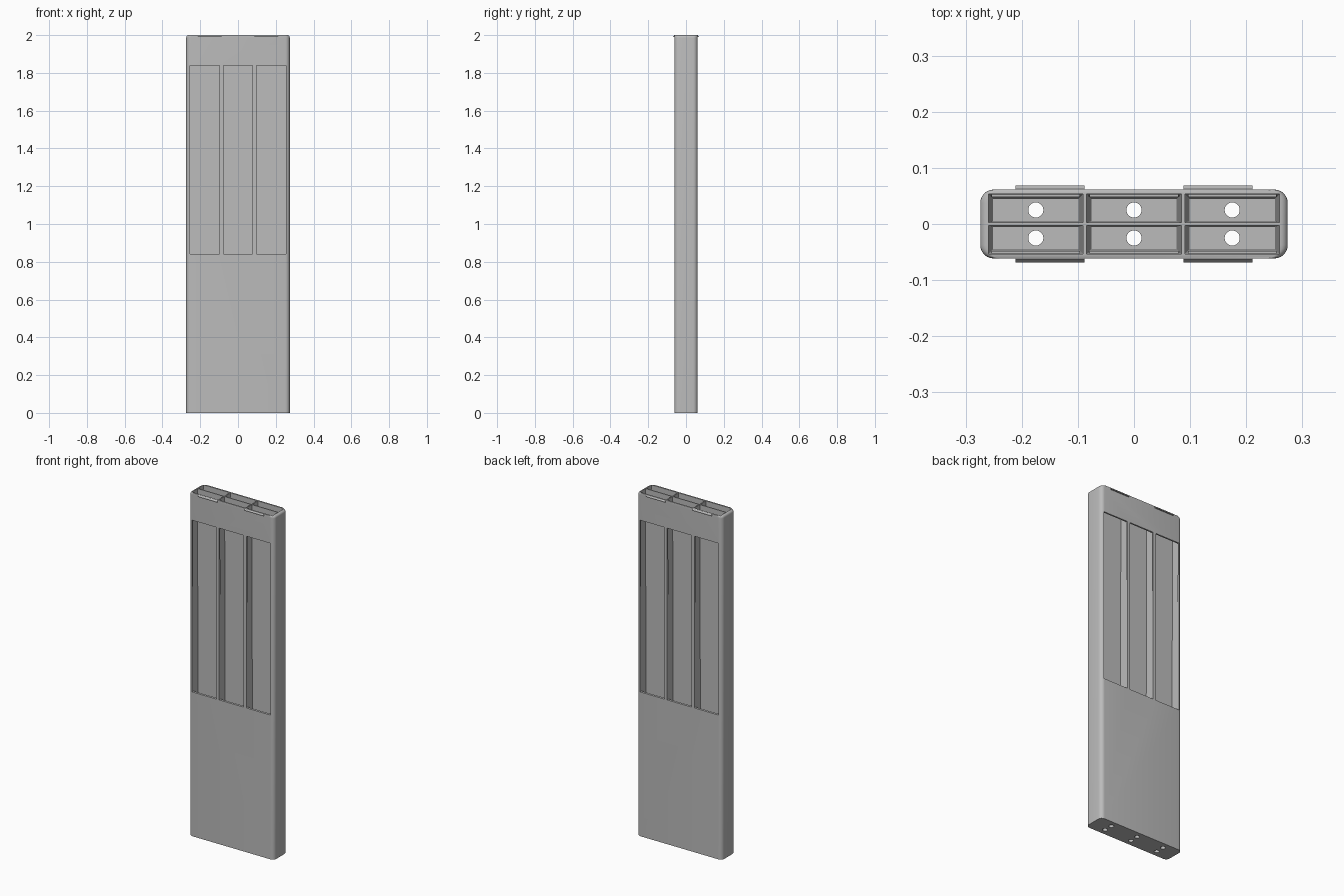
import bpy, bmesh, math

cube = bpy.data.objects.get("Cube")
if cube:
    bpy.data.objects.remove(cube, do_unlink=True)

grey = bpy.data.materials.new("plain grey")
grey.use_nodes = True
COLOUR = (0.5, 0.5, 0.5, 1)
grey.diffuse_color = COLOUR
grey.node_tree.nodes["Principled BSDF"].inputs["Base Color"].default_value = COLOUR

HX, HY, TOP = 0.274, 0.0615, 2.0   # case half sizes and height
CENTRES = (-0.175, 0, 0.175)       # the three columns


def loft(name, loops):
    """Closed solid through rings of equal point count, bottom to top."""
    bm = bmesh.new()
    rings = [[bm.verts.new(p) for p in ring] for ring in loops]
    n = len(rings[0])
    for a, b in zip(rings, rings[1:]):
        for i in range(n):
            j = (i + 1) % n
            bm.faces.new((a[i], a[j], b[j], b[i]))
    bm.faces.new(rings[0][::-1])
    bm.faces.new(rings[-1])
    bmesh.ops.recalc_face_normals(bm, faces=bm.faces[:])
    mesh = bpy.data.meshes.new(name)
    bm.to_mesh(mesh)
    bm.free()
    ob = bpy.data.objects.new(name, mesh)
    bpy.context.collection.objects.link(ob)
    mesh.materials.append(grey)
    return ob


def rect(x0, x1, y0, y1, z):
    return [(x0, y0, z), (x1, y0, z), (x1, y1, z), (x0, y1, z)]


def rounded(hx, hy, r, z, steps=6):
    ring = []
    for k, (sx, sy) in enumerate(((1, 1), (-1, 1), (-1, -1), (1, -1))):
        for i in range(steps + 1):
            a = math.pi / 2 * (k + i / steps)
            ring.append((sx * (hx - r) + r * math.cos(a),
                         sy * (hy - r) + r * math.sin(a), z))
    return ring


def circle(cx, cy, r, z, n=24):
    return [(cx + r * math.cos(2 * math.pi * i / n),
             cy + r * math.sin(2 * math.pi * i / n), z) for i in range(n)]


# Case: rounded prism whose narrow ends roll over at the top
R = 0.014
loops = [rounded(HX, HY, 0.024, 0)]
for i in range(6):
    a = math.pi / 2 * i / 5
    loops.append(rounded(HX - R * (1 - math.cos(a)), HY, 0.024,
                         TOP - R + R * math.sin(a)))
case = loft("case", loops)

# Cutters: tapered pockets, front and back windows, drain holes
cutters = []
for cx in CENTRES:
    for s in (-1, 1):
        y = lambda a, b: sorted((s * a, s * b))
        cutters.append((
            loft("pocket_cutter", [
                rect(cx - 0.076, cx + 0.076, *y(0.005, 0.0445), 0.02),
                rect(cx - 0.0845, cx + 0.0845, *y(0.0025, 0.0535), TOP + 0.001)]),
            loft("window_cutter", [
                rect(cx - 0.078, cx + 0.078, *y(0.03, 0.1), z) for z in (0.84, 1.84)]),
            loft("hole_cutter", [
                circle(cx, s * 0.025, 0.0135, z) for z in (-0.05, 0.1)])))

bpy.context.view_layer.objects.active = case
for group in cutters:
    for cutter in group:
        mod = case.modifiers.new("cut", "BOOLEAN")
        mod.operation = "DIFFERENCE"
        mod.solver = "EXACT"
        mod.object = cutter
        bpy.ops.object.modifier_apply(modifier=mod.name)
        bpy.data.objects.remove(cutter, do_unlink=True)

bpy.ops.object.select_all(action="DESELECT")
case.select_set(True)
bpy.ops.object.shade_smooth_by_angle(angle=math.radians(30))

# Catch tabs: small wedges along the top of the front and back
for side, sx in (("left", 1), ("right", -1)):
    for face, sy in (("front", -1), ("back", 1)):
        xs = sorted((sx * 0.088, sx * 0.211))
        loft(f"{face}_{side}_catch", [
            rect(*xs, *sorted((sy * 0.057, sy * 0.0685)), 1.989),
            rect(*xs, *sorted((sy * 0.057, sy * 0.0685)), 1.992),
            rect(*xs, *sorted((sy * 0.057, sy * 0.062)), TOP)])
